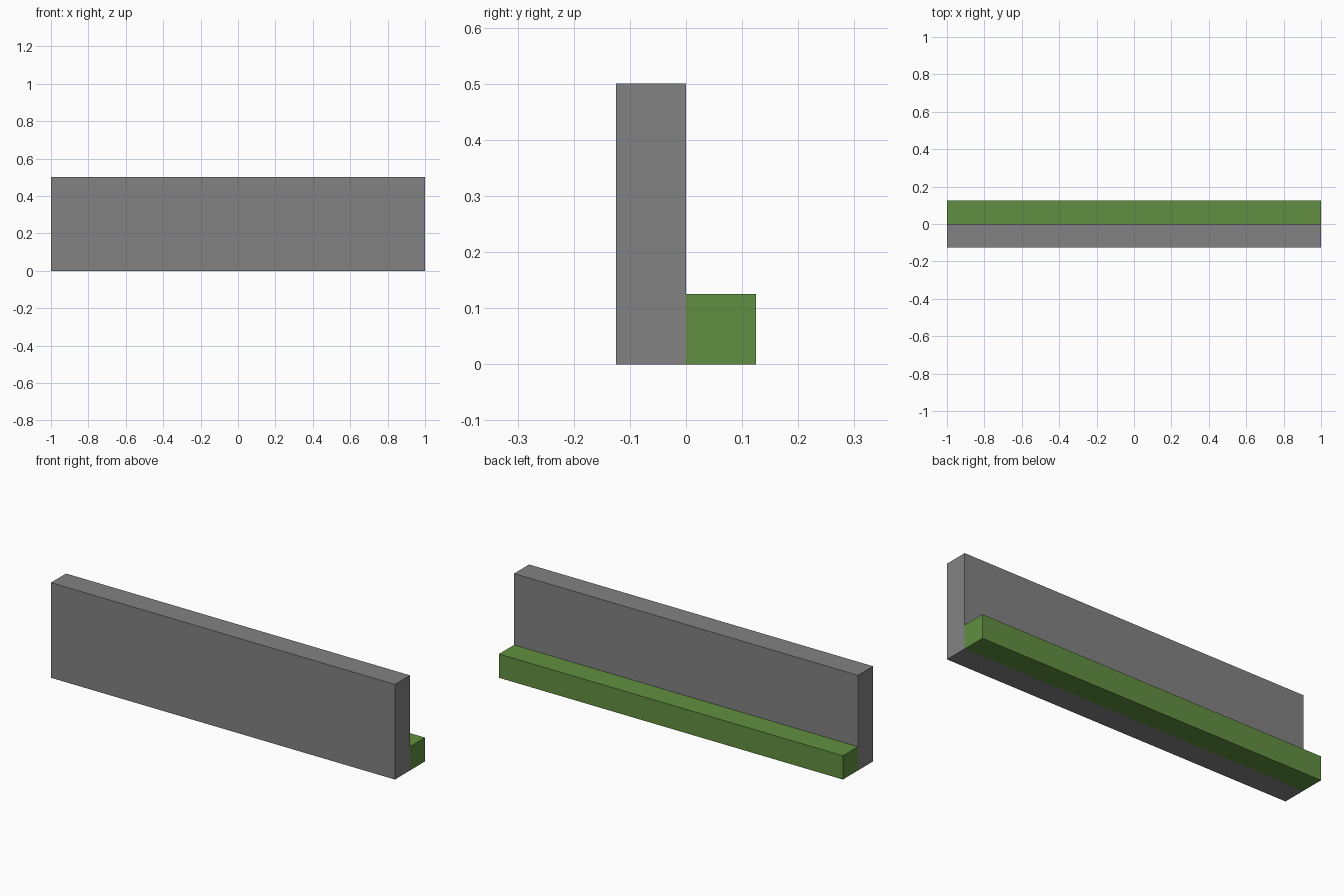
import bpy

# Remove the default cube
default = bpy.data.objects.get("Cube")
if default:
    bpy.data.objects.remove(default, do_unlink=True)


def make_material(name, rgb):
    mat = bpy.data.materials.new(name)
    mat.use_nodes = True
    colour = (*rgb, 1.0)
    mat.diffuse_color = colour
    mat.node_tree.nodes["Principled BSDF"].inputs["Base Color"].default_value = colour
    return mat


def make_box(name, low, high, mat):
    centre = [(a + b) / 2 for a, b in zip(low, high)]
    bpy.ops.mesh.primitive_cube_add(size=1, location=centre)
    box = bpy.context.object
    box.name = box.data.name = name
    box.scale = [b - a for a, b in zip(low, high)]
    bpy.ops.object.transform_apply(location=False, rotation=False, scale=True)
    box.data.materials.append(mat)
    return box


grey = make_material("stone grey", (0.225, 0.225, 0.225))
green = make_material("grass green", (0.12, 0.275, 0.052))

# Upright wall along the front
make_box("wall", (-1, -0.125, 0), (1, 0, 0.5), grey)

# Low strip running behind the wall
make_box("grass_strip", (-1, 0, 0), (1, 0.125, 0.125), green)
